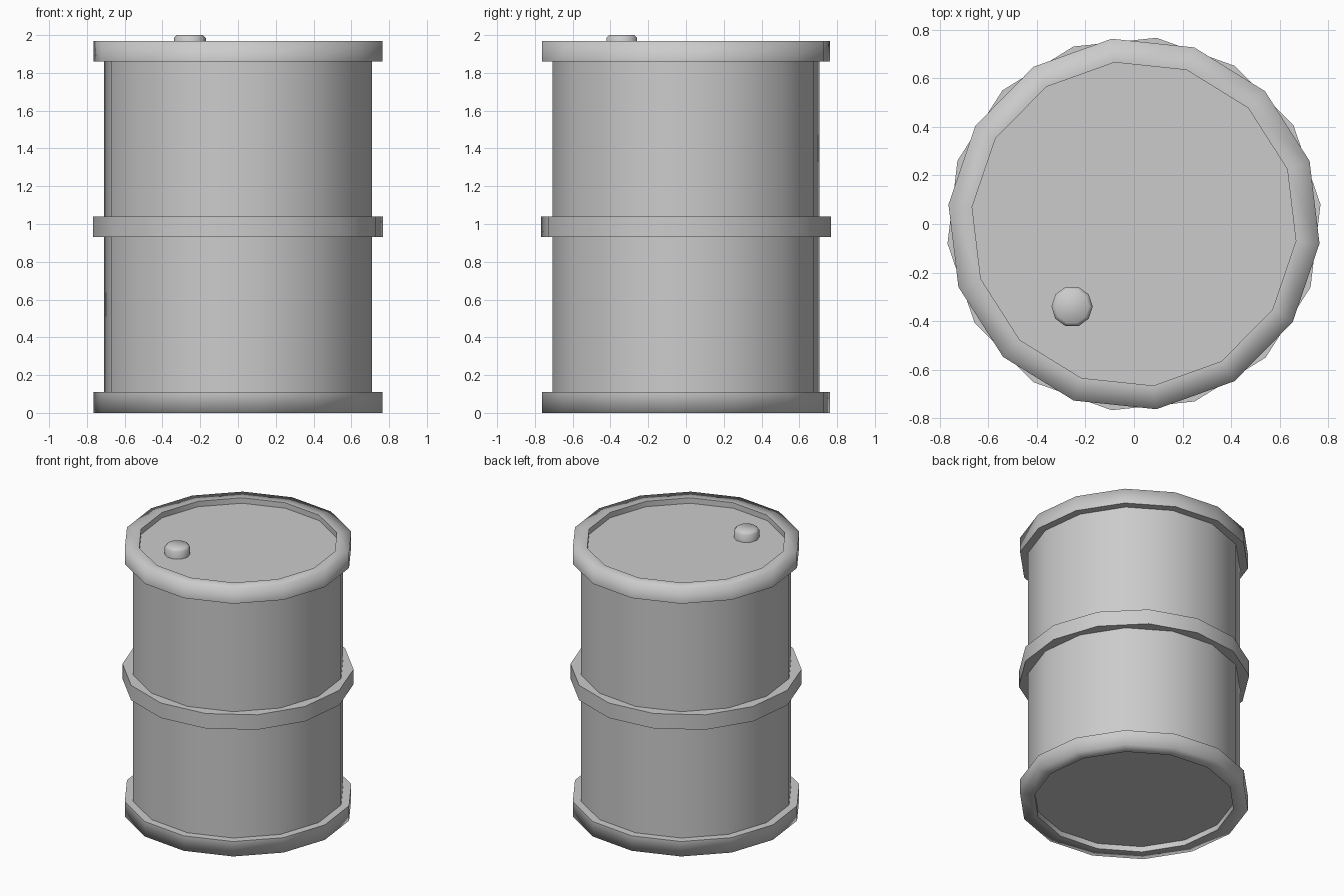
import bpy, bmesh, math

if "Cube" in bpy.data.objects:
    bpy.data.objects.remove(bpy.data.objects["Cube"])

SIDES = 14


def lathe(name, profile, sides=SIDES, phase=0.0, sharp=(), cap_start=False, cap_end=False):
    """Spin (radius, z) points round z; 'sharp' lists profile points with hard edges."""
    bm = bmesh.new()
    rings = []
    for r, z in profile:
        ring = []
        for i in range(sides):
            a = math.radians(phase) + 2 * math.pi * i / sides
            ring.append(bm.verts.new((r * math.cos(a), r * math.sin(a), z)))
        rings.append(ring)
    for lo, hi in zip(rings, rings[1:]):
        for i in range(sides):
            j = (i + 1) % sides
            bm.faces.new((lo[i], lo[j], hi[j], hi[i]))
    if cap_start:
        bm.faces.new(rings[0][::-1])
    if cap_end:
        bm.faces.new(rings[-1])
    for f in bm.faces:
        f.smooth = True
    for k in sharp:
        for i in range(sides):
            bm.edges.get((rings[k][i], rings[k][(i + 1) % sides])).smooth = False
    me = bpy.data.meshes.new(name)
    bm.to_mesh(me)
    bm.free()
    ob = bpy.data.objects.new(name, me)
    bpy.context.collection.objects.link(ob)
    return ob


# Drum wall
lathe("drum_wall", [(0.713, 0.08), (0.713, 1.90)], phase=-6)

# Middle hoop, crisp edges
lathe("middle_hoop", [(0.68, 0.93), (0.772, 0.93), (0.772, 1.04), (0.68, 1.04)],
      phase=6, sharp=(1, 2))

# Top rim: soft outer shoulder, recessed lid
lathe("top_rim", [(0.68, 1.86), (0.768, 1.86), (0.768, 1.97), (0.67, 1.97), (0.67, 1.93)],
      phase=-6, sharp=(1, 3, 4), cap_end=True)

# Bottom rim: same shape upside down, recessed base
lathe("bottom_rim", [(0.67, 0.04), (0.67, 0.0), (0.768, 0.0), (0.768, 0.11), (0.68, 0.11)],
      phase=-6, sharp=(0, 1, 3), cap_start=True)

# Filler plug on the lid
plug = lathe("filler_plug", [(0.085, 1.92), (0.085, 1.985), (0.07, 2.0)], sides=10, cap_end=True)
plug.location = (-0.255, -0.34, 0)
